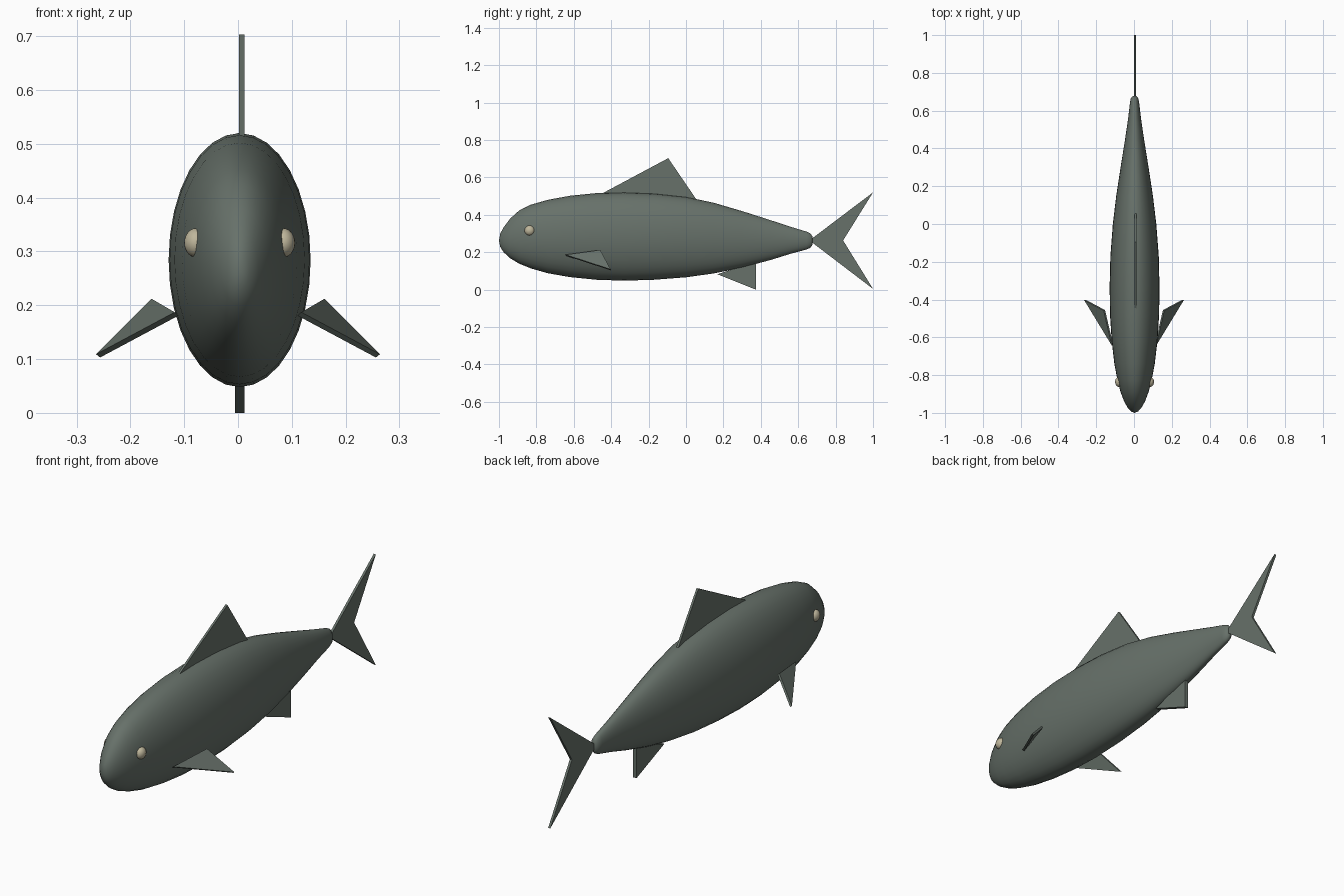
import bpy, bmesh, math
from mathutils import Vector

if "Cube" in bpy.data.objects:
    bpy.data.objects.remove(bpy.data.objects["Cube"])

CX = 0.003  # slight sideways offset of the centre line


def material(name, rgb):
    m = bpy.data.materials.new(name)
    m.diffuse_color = (*rgb, 1)
    m.use_nodes = True
    m.node_tree.nodes["Principled BSDF"].inputs["Base Color"].default_value = m.diffuse_color
    return m


SKIN = material("grey green skin", (0.135, 0.165, 0.143))
EYE = material("pale eye", (0.52, 0.47, 0.33))


def finish(name, bm, mat, smooth=False):
    bmesh.ops.recalc_face_normals(bm, faces=bm.faces)
    me = bpy.data.meshes.new(name)
    bm.to_mesh(me)
    bm.free()
    me.materials.append(mat)
    for p in me.polygons:
        p.use_smooth = smooth
    ob = bpy.data.objects.new(name, me)
    bpy.context.collection.objects.link(ob)
    return ob


def fin(name, pts, thick):
    """Flat plate through the 3D points, thickened evenly along its normal."""
    pts = [Vector(p) for p in pts]
    n = (pts[1] - pts[0]).cross(pts[2] - pts[0]).normalized() * thick / 2
    bm = bmesh.new()
    a = [bm.verts.new(p + n) for p in pts]
    b = [bm.verts.new(p - n) for p in pts]
    bm.faces.new(a)
    bm.faces.new(b[::-1])
    for i in range(len(pts)):
        j = (i + 1) % len(pts)
        bm.faces.new((a[i], b[i], b[j], a[j]))
    return finish(name, bm, SKIN)


# Body: elliptical rings (y, half width, bottom z, top z)
rings = [(-0.993, 0.018, 0.228, 0.300), (-0.975, 0.035, 0.200, 0.333),
         (-0.94, 0.055, 0.168, 0.380), (-0.89, 0.074, 0.138, 0.425),
         (-0.83, 0.090, 0.114, 0.454), (-0.74, 0.107, 0.088, 0.480),
         (-0.62, 0.121, 0.067, 0.502), (-0.48, 0.130, 0.053, 0.516),
         (-0.33, 0.132, 0.048, 0.520), (-0.17, 0.128, 0.053, 0.514),
         (0.0, 0.115, 0.066, 0.496), (0.15, 0.097, 0.087, 0.464),
         (0.30, 0.074, 0.118, 0.420), (0.45, 0.050, 0.158, 0.372),
         (0.56, 0.034, 0.192, 0.336), (0.645, 0.024, 0.215, 0.310),
         (0.665, 0.020, 0.224, 0.301), (0.676, 0.011, 0.240, 0.285)]
SIDES = 32
bm = bmesh.new()
loops = []
for y, w, lo, hi in rings:
    loops.append([bm.verts.new((CX + w * math.cos(t), y, (lo + hi) / 2 + (hi - lo) / 2 * math.sin(t)))
                  for t in (2 * math.pi * k / SIDES for k in range(SIDES))])
for a, b in zip(loops, loops[1:]):
    for k in range(SIDES):
        j = (k + 1) % SIDES
        bm.faces.new((a[k], a[j], b[j], b[k]))
for ring, y in ((loops[0], -1.0), (loops[-1], 0.678)):
    tip = bm.verts.new((CX, y, 0.263))
    for k in range(SIDES):
        bm.faces.new((ring[k], ring[(k + 1) % SIDES], tip))
finish("body", bm, SKIN, True)

# Upright fins on the centre line
fin("dorsal_fin", [(0.007, y, z) for y, z in
                   ((-0.46, 0.508), (-0.095, 0.703), (0.057, 0.48))], 0.010)
fin("tail_fin", [(0.005, y, z) for y, z in
                 ((0.66, 0.263), (1.0, 0.52), (0.84, 0.263), (1.0, 0.004))], 0.011)
fin("anal_fin", [(CX, y, z) for y, z in
                 ((0.168, 0.082), (0.373, 0.0), (0.373, 0.15))], 0.018)

# Paired side fins and eyes
for side, label in ((1, "right"), (-1, "left")):
    fin(label + "_pectoral_fin",
        [(side * 0.114, -0.642, 0.184), (side * 0.157, -0.457, 0.209),
         (side * 0.260, -0.402, 0.106)], 0.010)
    bm = bmesh.new()
    bmesh.ops.create_uvsphere(bm, u_segments=24, v_segments=14, radius=1)
    for v in bm.verts:
        v.co = Vector((v.co.x * 0.022 + CX + side * 0.081,
                       v.co.y * 0.027 - 0.836, v.co.z * 0.027 + 0.316))
    finish(label + "_eye", bm, EYE, True)
